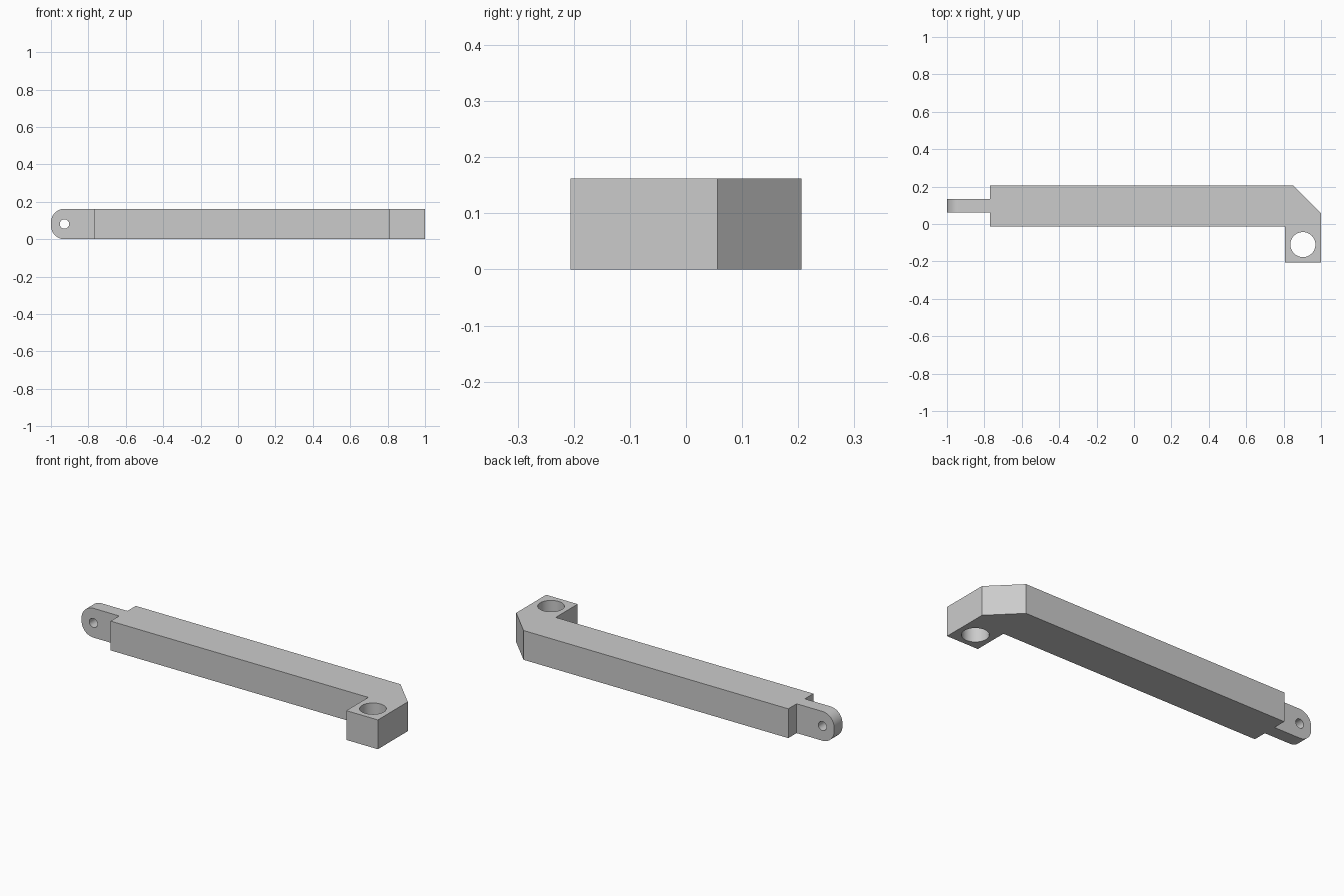
import bpy
import bmesh
from math import pi, cos, sin, radians
from mathutils import Matrix

cube = bpy.data.objects.get("Cube")
if cube:
    bpy.data.objects.remove(cube, do_unlink=True)

HEIGHT = 0.162

grey = bpy.data.materials.new("plain_grey")
grey.use_nodes = True
colour = (0.6, 0.6, 0.6, 1)
grey.diffuse_color = colour
grey.node_tree.nodes["Principled BSDF"].inputs["Base Color"].default_value = colour


def arc(cx, cy, r, start, end, steps):
    """Points along an arc, angles in degrees."""
    angles = [radians(start + (end - start) * i / steps) for i in range(steps + 1)]
    return [(cx + r * cos(a), cy + r * sin(a)) for a in angles]


def circle(cx, cy, r, sides=48):
    return arc(cx, cy, r, 0, 360, sides)[:-1]


def plate(name, loops, depth, matrix):
    """Extrude an outline with holes, centred on its plane, then place it."""
    curve = bpy.data.curves.new(name, "CURVE")
    curve.dimensions = "2D"
    curve.fill_mode = "BOTH"
    curve.extrude = depth / 2
    for loop in loops:
        spline = curve.splines.new("POLY")
        spline.points.add(len(loop) - 1)
        for point, (x, y) in zip(spline.points, loop):
            point.co = (x, y, 0, 1)
        spline.use_cyclic_u = True
    helper = bpy.data.objects.new(name + "_outline", curve)
    bpy.context.collection.objects.link(helper)
    graph = bpy.context.evaluated_depsgraph_get()
    mesh = bpy.data.meshes.new_from_object(helper.evaluated_get(graph))
    bpy.data.objects.remove(helper, do_unlink=True)
    bpy.data.curves.remove(curve)

    # weld the caps to the walls
    bm = bmesh.new()
    bm.from_mesh(mesh)
    bmesh.ops.remove_doubles(bm, verts=bm.verts, dist=0.0001)
    bmesh.ops.recalc_face_normals(bm, faces=bm.faces)
    bmesh.ops.transform(bm, matrix=matrix, verts=bm.verts)
    bm.to_mesh(mesh)
    bm.free()

    mesh.name = name
    mesh.materials.clear()
    mesh.materials.append(grey)
    obj = bpy.data.objects.new(name, mesh)
    bpy.context.collection.objects.link(obj)
    bpy.ops.object.select_all(action="DESELECT")
    obj.select_set(True)
    bpy.context.view_layer.objects.active = obj
    bpy.ops.object.shade_smooth_by_angle(angle=radians(30))
    return obj


# Long arm with a chamfered corner and a bored foot
arm_outline = [(-0.77, -0.014), (0.807, -0.014), (0.807, -0.206), (1, -0.206),
               (1, 0.056), (0.85, 0.206), (-0.77, 0.206)]
plate("arm", [arm_outline, circle(0.903, -0.11, 0.067)], HEIGHT,
      Matrix.Translation((0, 0, HEIGHT / 2)))

# Thin hinge tongue with a rounded end and a pin hole
r = 0.072
tongue_outline = ([(-0.77, 0), (-0.77, HEIGHT)]
                  + arc(r - 1, HEIGHT - r, r, 90, 180, 12)
                  + arc(r - 1, r, r, 180, 270, 12))
plate("hinge_tongue", [tongue_outline, circle(-0.928, HEIGHT / 2, 0.025, 32)], 0.072,
      Matrix.Translation((0, 0.097, 0)) @ Matrix.Rotation(pi / 2, 4, "X"))
